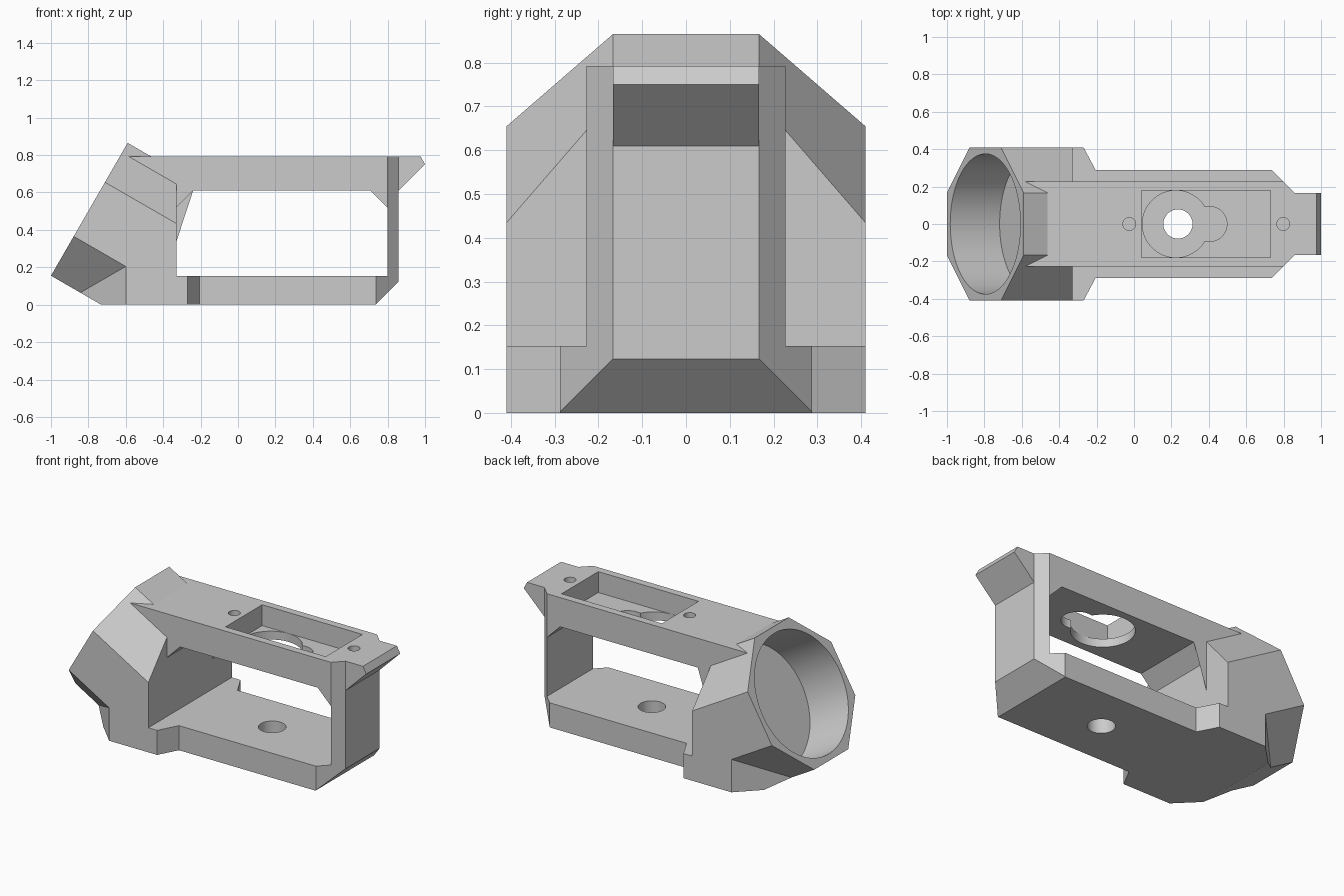
import bpy, bmesh, math
from mathutils import Vector

cube = bpy.data.objects.get("Cube")
if cube:
    bpy.data.objects.remove(cube, do_unlink=True)

HALF, CUT = 0.41, 0.243                      # octagonal head: half width and corner cut
FACE_LOW = Vector((-1, 0, 0.155))            # lower edge of the tilted face
UP = Vector((0.5, 0, math.sqrt(0.75)))       # up along the tilted face
IN = Vector((UP.z, 0, -0.5))                 # into the head
SIDE = Vector((0, 1, 0))


def solid(name, points, direction, planes=()):
    """Extrude a polygon, then trim it; each plane is (point, outward normal)."""
    bm = bmesh.new()
    face = bm.faces.new([bm.verts.new(p) for p in points])
    grown = bmesh.ops.extrude_face_region(bm, geom=[face], use_keep_orig=True)
    moved = [g for g in grown["geom"] if isinstance(g, bmesh.types.BMVert)]
    bmesh.ops.translate(bm, verts=moved, vec=direction)
    for point, normal in planes:
        bmesh.ops.bisect_plane(bm, geom=bm.verts[:] + bm.edges[:] + bm.faces[:],
                               plane_co=point, plane_no=normal, clear_outer=True)
        bmesh.ops.holes_fill(bm, edges=[e for e in bm.edges if e.is_boundary], sides=0)
    bmesh.ops.recalc_face_normals(bm, faces=bm.faces)
    mesh = bpy.data.meshes.new(name)
    bm.to_mesh(mesh)
    bm.free()
    obj = bpy.data.objects.new(name, mesh)
    bpy.context.collection.objects.link(obj)
    return obj


def plan(name, half_outline, low, high, planes=()):
    """Plan outline given on the +y side, mirrored and raised."""
    pts = half_outline + [(x, -y) for x, y in reversed(half_outline)]
    return solid(name, [(x, y, low) for x, y in pts], Vector((0, 0, high - low)), planes)


def profile(name, outline, half):
    """Side profile extruded equally to both sides."""
    return solid(name, [(x, -half, z) for x, z in outline], SIDE * half * 2)


def cylinder(name, center, axis, radius, length, sides=64):
    u, v = SIDE, SIDE.cross(axis)
    ring = [Vector(center) + radius * (u * math.cos(a) + v * math.sin(a))
            for a in (math.tau * i / sides for i in range(sides))]
    return solid(name, ring, axis * length)


def combine(target, other, operation):
    mod = target.modifiers.new(operation.title(), 'BOOLEAN')
    mod.operation, mod.solver, mod.object = operation, 'EXACT', other
    bpy.context.view_layer.objects.active = target
    bpy.context.view_layer.update()
    bpy.ops.object.modifier_apply(modifier=mod.name)
    bpy.data.objects.remove(other, do_unlink=True)


# Tilted octagonal head, trimmed at the ground and at the opening
octagon = [(-HALF + CUT, 0), (HALF - CUT, 0), (HALF, CUT), (HALF, 2 * HALF - CUT),
           (HALF - CUT, 2 * HALF), (CUT - HALF, 2 * HALF), (-HALF, 2 * HALF - CUT), (-HALF, CUT)]
body = solid("camera_frame_body", [FACE_LOW + SIDE * y + UP * t for y, t in octagon], IN,
             [((0, 0, 0), (0, 0, -1)), ((-0.33, 0, 0), (1, 0, 0))])
body.name = "housing_body"

# Block under the head, trimmed by the head's underside
under = (FACE_LOW, -UP)
head_base = plan("head_base", [(-0.843, 0.167), (-0.6, HALF), (-0.33, HALF)], 0, 0.21, [under])

# Floor plate with shoulders and a chamfered far end
floor = plan("floor_plate", [(-0.843, 0.167), (-0.6, HALF), (-0.27, HALF), (-0.205, 0.288),
                             (0.737, 0.288), (0.858, 0.167)], 0, 0.153,
             [under, ((0.735, 0, 0), (1, 0, -1))])

# Top bar and end column, opened through the side
frame = plan("top_and_column", [(-0.6, 0.227), (0.798, 0.227), (0.858, 0.167)], 0.14, 0.792)
opening = profile("opening", [(-0.33, 0.1), (0.798, 0.1), (0.798, 0.52), (0.708, 0.61),
                              (-0.24, 0.61), (-0.33, 0.52)], 0.6)
combine(frame, opening, 'DIFFERENCE')

# Overhanging lip at the far end
lip = profile("end_lip", [(0.82, 0.572), (0.858, 0.61), (1, 0.75), (0.977, 0.792), (0.82, 0.792)], 0.167)

for part in (head_base, floor, frame, lip):
    combine(body, part, 'UNION')

# Round bore in the tilted face
bore = cylinder("bore", FACE_LOW + UP * HALF - IN * 0.1, IN, 0.375, 0.405, 96)
combine(body, bore, 'DIFFERENCE')

# Rectangular pocket in the top
pocket = plan("pocket", [(0.04, 0.18), (0.73, 0.18)], 0.662, 0.9)
combine(body, pocket, 'DIFFERENCE')

# Keyhole through the pocket, floor hole and two blind screw holes: x, radius, low, high
Z = Vector((0, 0, 1))
for x, radius, low, high in ((0.224, 0.179, 0.5, 0.7), (0.403, 0.094, 0.5, 0.71),
                             (0.235, 0.078, -0.1, 0.3), (-0.025, 0.034, 0.67, 0.9),
                             (0.798, 0.034, 0.67, 0.9)):
    combine(body, cylinder("hole", (x, 0, low), Z, radius, high - low), 'DIFFERENCE')

# Single grey material
grey = bpy.data.materials.new("plain_grey")
grey.use_nodes = True
grey.diffuse_color = (0.6, 0.6, 0.6, 1)
grey.node_tree.nodes["Principled BSDF"].inputs["Base Color"].default_value = (0.6, 0.6, 0.6, 1)
body.data.materials.clear()
body.data.materials.append(grey)
for poly in body.data.polygons:
    poly.material_index = 0

bpy.ops.object.select_all(action='DESELECT')
body.select_set(True)
bpy.context.view_layer.objects.active = body
bpy.ops.object.shade_smooth_by_angle(angle=math.radians(20))
